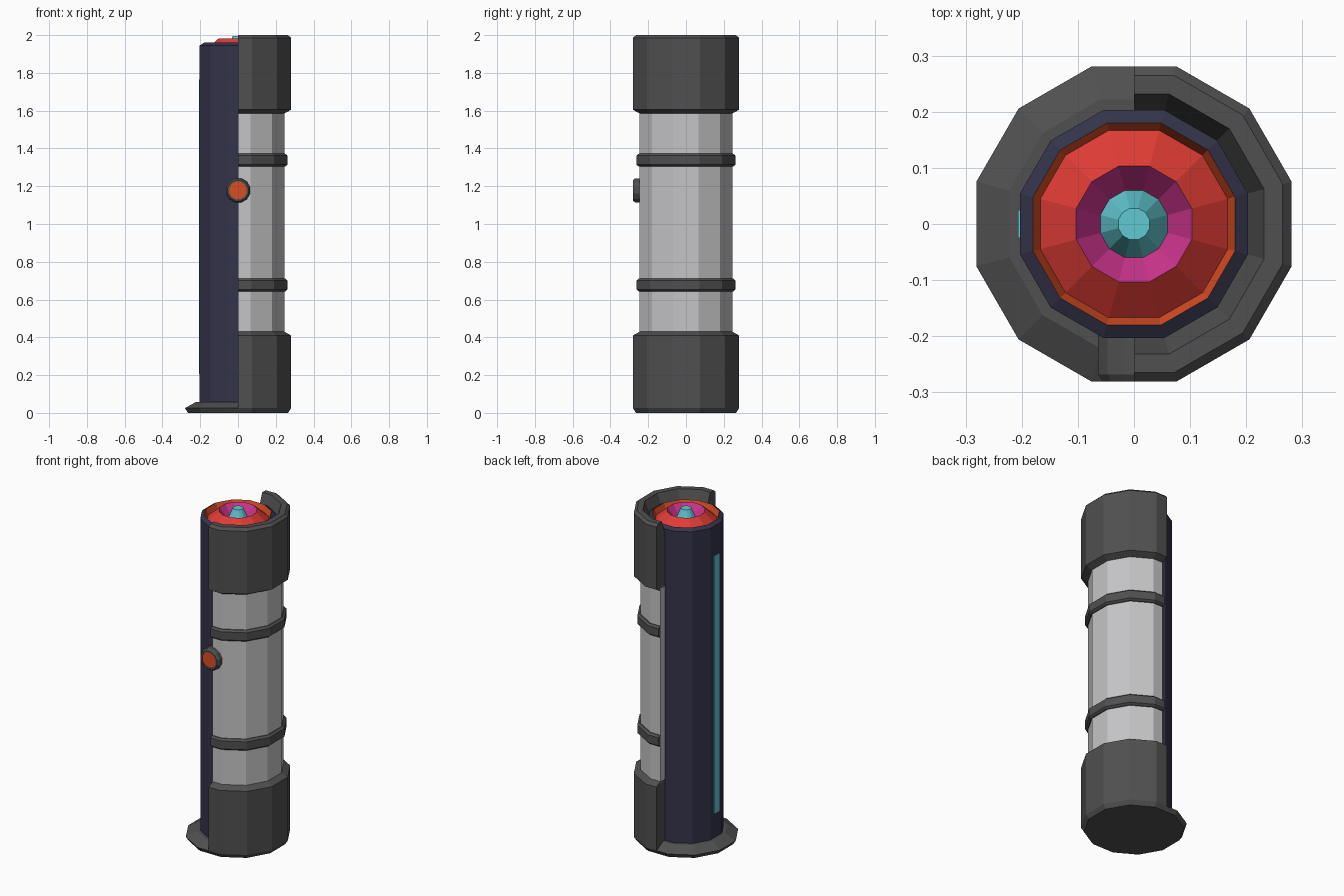
import bpy, bmesh, math

if "Cube" in bpy.data.objects:
    bpy.data.objects.remove(bpy.data.objects["Cube"])

def mat(name, rgb):
    m = bpy.data.materials.new(name)
    m.diffuse_color = (*rgb, 1)
    m.use_nodes = True
    m.node_tree.nodes["Principled BSDF"].inputs["Base Color"].default_value = m.diffuse_color
    return m

DARK = mat("dark grey", (0.08, 0.08, 0.08))
GREY = mat("light grey", (0.56, 0.56, 0.57))
NAVY = mat("navy", (0.034, 0.034, 0.07))
RED = mat("red", (0.75, 0.045, 0.035))
ORANGE = mat("orange", (0.70, 0.075, 0.018))
MAGENTA = mat("magenta", (0.62, 0.035, 0.27))
CYAN = mat("cyan", (0.12, 0.58, 0.65))

def lathe(name, profile, material, half=False, loc=(0, 0, 0), rot=(0, 0, 0)):
    """Twelve-sided lathe of (flat-side radius, z) points, listed outside-up then inward.
    half=True sweeps a closed profile over x >= 0 only."""
    k = math.cos(math.radians(15))
    if half:
        st = [(-90, 1)] + [(a, 1 / k) for a in range(-75, 76, 30)] + [(90, 1)]
    else:
        st = [(a, 1 / k) for a in range(15, 375, 30)]
    bm = bmesh.new()
    rows = []
    for a, s in st:
        c, d = math.cos(math.radians(a)) * s, math.sin(math.radians(a)) * s
        rows.append([bm.verts.new((r * c, r * d, z)) for r, z in profile])
    n, m = len(st), len(profile)
    for j in range(n - 1 if half else n):
        p, q = rows[j], rows[(j + 1) % n]
        for i in range(m if half else m - 1):
            h = (i + 1) % m
            bm.faces.new((p[i], q[i], q[h], p[h]))
    if half:
        bm.faces.new(rows[0])
        bm.faces.new(rows[-1][::-1])
        bmesh.ops.recalc_face_normals(bm, faces=bm.faces)
    bmesh.ops.remove_doubles(bm, verts=bm.verts, dist=1e-5)
    me = bpy.data.meshes.new(name)
    bm.to_mesh(me)
    bm.free()
    me.materials.append(material)
    ob = bpy.data.objects.new(name, me)
    ob.location, ob.rotation_euler = loc, rot
    bpy.context.collection.objects.link(ob)
    return ob

# Full round base plate
lathe("base_plate", [(0, 0), (0.265, 0), (0.281, 0.025), (0.222, 0.058), (0, 0.058)], DARK)

# Inner core and nested emitter rings on its top
lathe("core", [(0.203, 0.03), (0.203, 1.945), (0.18, 1.96)], NAVY)
lathe("emitter_rim", [(0.18, 1.96), (0.167, 1.925)], ORANGE)
lathe("emitter_cone", [(0.167, 1.925), (0.103, 1.982)], RED)
lathe("emitter_cup", [(0.103, 1.982), (0.06, 1.92)], MAGENTA)
lathe("emitter_tip", [(0.06, 1.92), (0.028, 1.995), (0, 1.995)], CYAN)

# Half shell: lower cap, sleeve, bands, upper cap
lathe("lower_cap", [(0.265, 0), (0.281, 0.025), (0.281, 0.41), (0.245, 0.43),
                    (0.203, 0.43), (0.203, 0)], DARK, half=True)
lathe("sleeve", [(0.245, 0.42), (0.245, 1.6), (0.203, 1.6), (0.203, 0.42)], GREY, half=True)
for label, z in (("lower", 0.677), ("upper", 1.338)):
    lathe(label + "_band", [(0.25, z - 0.034), (0.262, z - 0.024), (0.262, z + 0.024),
                            (0.25, z + 0.034), (0.22, z + 0.034), (0.22, z - 0.034)],
          DARK, half=True)
lathe("upper_cap", [(0.245, 1.585), (0.281, 1.605), (0.281, 1.985), (0.265, 2.0), (0.232, 2.0),
                    (0.203, 1.92), (0.203, 1.585)], DARK, half=True)

# Round button on the front
turn = (math.pi / 2, 0, 0)
lathe("button_ring", [(0.064, 0.195), (0.064, 0.268), (0.055, 0.281), (0.046, 0.281),
                      (0.046, 0.276)], DARK, loc=(0, 0, 1.178), rot=turn)
lathe("button_face", [(0.046, 0.276), (0, 0.276)], ORANGE, loc=(0, 0, 1.178), rot=turn)

# Thin light strip on the exposed side of the core
bpy.ops.mesh.primitive_cube_add(size=1, location=(-0.2035, 0, 0.985))
strip = bpy.context.object
strip.name = "light_strip"
strip.scale = (0.007, 0.05, 1.56)
strip.data.materials.append(CYAN)
